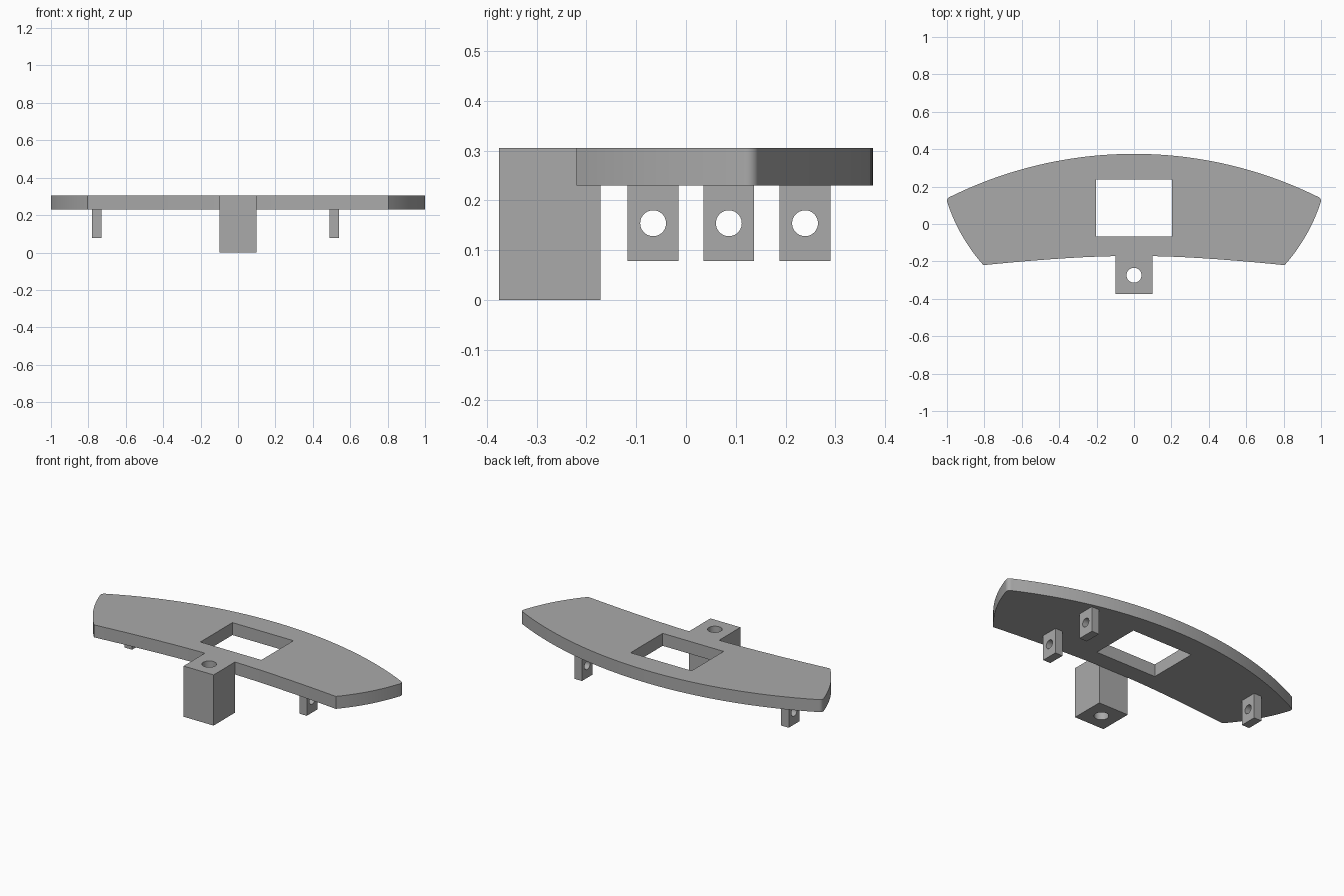
import bpy, bmesh, math
from mathutils import Vector

cube = bpy.data.objects.get("Cube")
if cube:
    bpy.data.objects.remove(cube, do_unlink=True)

PLATE_BOTTOM, PLATE_TOP = 0.23, 0.305

grey = bpy.data.materials.new("plain grey")
grey.use_nodes = True
grey.diffuse_color = (0.4, 0.4, 0.4, 1)
grey.node_tree.nodes["Principled BSDF"].inputs["Base Color"].default_value = (0.4, 0.4, 0.4, 1)


def arc(a, b, sagitta, steps):
    """Circular arc from a to b, bulging to the left of the direction of travel."""
    a, b = Vector(a), Vector(b)
    chord = b - a
    radius = chord.length ** 2 / (8 * sagitta) + sagitta / 2
    side = Vector((-chord.y, chord.x)).normalized()
    centre = (a + b) / 2 + side * (sagitta - radius)
    half = math.asin(chord.length / 2 / radius)
    start = math.atan2(side.y, side.x) + half
    return [centre + radius * Vector((math.cos(start - 2 * half * i / steps),
                                      math.sin(start - 2 * half * i / steps)))
            for i in range(steps + 1)]


def finish(name, bm):
    bmesh.ops.recalc_face_normals(bm, faces=bm.faces)
    mesh = bpy.data.meshes.new(name)
    bm.to_mesh(mesh)
    bm.free()
    mesh.materials.append(grey)
    obj = bpy.data.objects.new(name, mesh)
    bpy.context.collection.objects.link(obj)
    return obj


def prism(name, outline, bottom, top):
    bm = bmesh.new()
    face = bm.faces.new([bm.verts.new((p[0], p[1], bottom)) for p in outline])
    raised = bmesh.ops.extrude_face_region(bm, geom=[face])["geom"]
    bmesh.ops.translate(bm, vec=(0, 0, top - bottom),
                        verts=[v for v in raised if isinstance(v, bmesh.types.BMVert)])
    return finish(name, bm)


def box(name, x0, x1, y0, y1, z0, z1):
    return prism(name, [(x0, y0), (x1, y0), (x1, y1), (x0, y1)], z0, z1)


def rod(name, centre, radius, length, along_x=False):
    bm = bmesh.new()
    bmesh.ops.create_cone(bm, cap_ends=True, segments=40, radius1=radius,
                          radius2=radius, depth=length)
    obj = finish(name, bm)
    obj.location = centre
    if along_x:
        obj.rotation_euler.y = math.pi / 2
    return obj


def combine(target, tool, operation):
    """Apply a boolean and remove the tool."""
    mod = target.modifiers.new("combine", "BOOLEAN")
    mod.operation, mod.solver, mod.object = operation, "EXACT", tool
    tool.hide_render = True
    bpy.context.view_layer.objects.active = target
    bpy.ops.object.modifier_apply(modifier=mod.name)
    bpy.data.objects.remove(tool, do_unlink=True)


def smooth(obj):
    bpy.ops.object.select_all(action="DESELECT")
    obj.select_set(True)
    bpy.context.view_layer.objects.active = obj
    bpy.ops.object.shade_smooth_by_angle(angle=math.radians(30))


# Curved plate: broad outer arc, rounded tips, bowed ends, shallow inner arc
outer = arc((-0.982, 0.146), (0.982, 0.146), 0.229, 48)
end = arc((0.998, 0.115), (0.805, -0.22), 0.02, 16)
tip = arc(outer[-1], end[0], 0.008, 6)[1:-1]
right_side = tip + end
left_side = [Vector((-p.x, p.y)) for p in reversed(right_side)]
inner = [(x, -0.172 - 0.048 * ((abs(x) - 0.1) / 0.705) ** 1.5)
         for x in [0.805 - 0.705 * i / 16 for i in range(1, 17)]]
inner += [(-x, y) for x, y in reversed(inner)]
plate = prism("curved_plate", outer + right_side + inner + left_side, PLATE_BOTTOM, PLATE_TOP)

# Mounting block, joined to the inner edge and bored from top to bottom
combine(plate, box("mounting_block", -0.1, 0.1, -0.375, -0.172, 0, PLATE_TOP), "UNION")
combine(plate, rod("block_bore", (0, -0.274, 0.15), 0.04, 1), "DIFFERENCE")

# Rectangular window
combine(plate, box("window_cutter", -0.203, 0.203, -0.068, 0.237, 0.1, 0.5), "DIFFERENCE")
smooth(plate)

# Pierced lugs hanging under the plate
for name, x, y in (("left_front_lug", 0.515, -0.066),
                   ("left_back_lug", 0.515, 0.239),
                   ("right_lug", -0.755, 0.086)):
    lug = box(name, x - 0.025, x + 0.025, y - 0.051, y + 0.051, 0.078, PLATE_BOTTOM)
    combine(lug, rod("lug_bore", (x, y, 0.154), 0.026, 0.2, True), "DIFFERENCE")
    smooth(lug)
